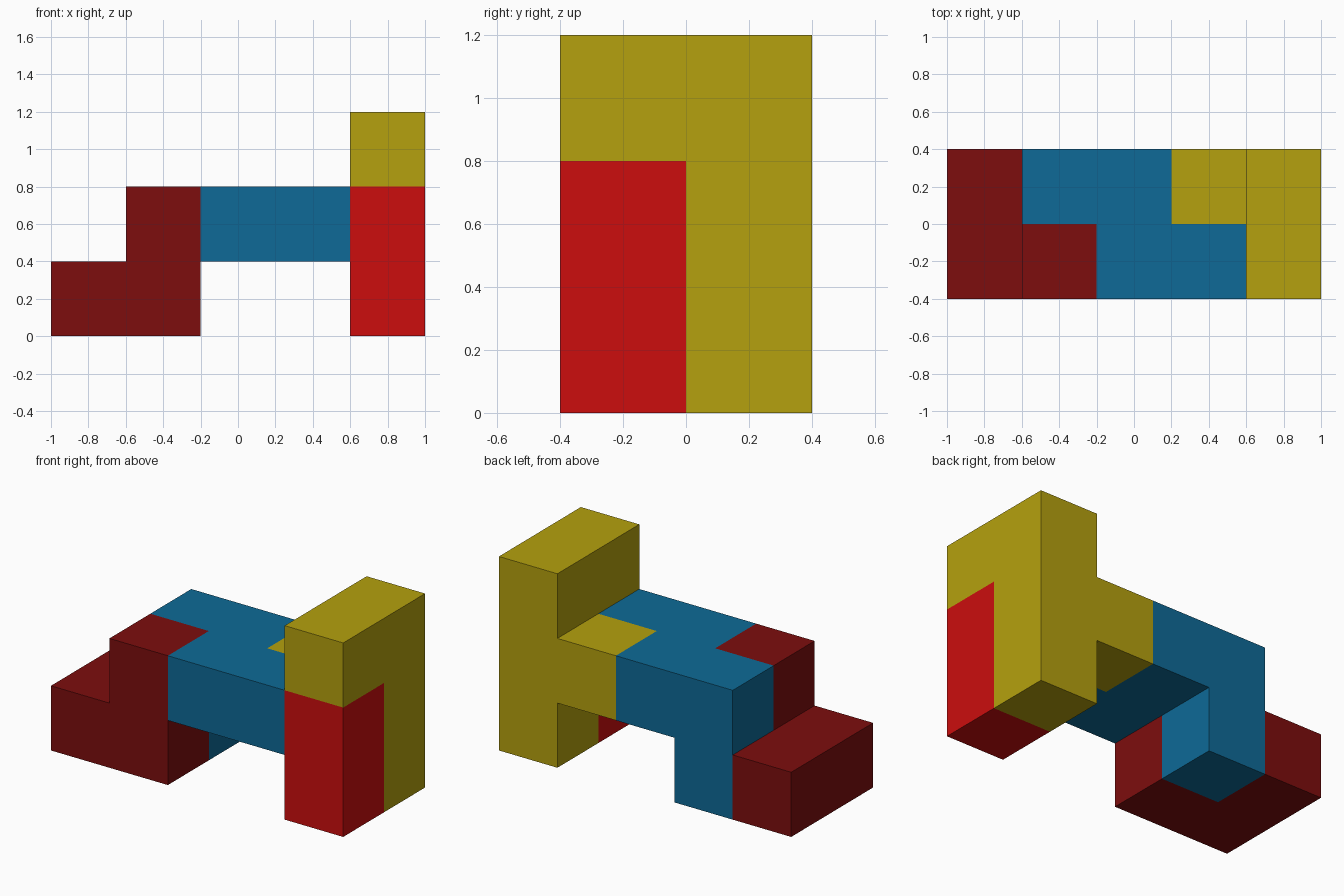
import bpy
import bmesh
from mathutils import Matrix, Vector

if "Cube" in bpy.data.objects:
    bpy.data.objects.remove(bpy.data.objects["Cube"])

UNIT = 0.4  # edge of one cube cell; the model fills a 5 x 2 x 3 grid
SIDES = [Vector(d) for d in ((1, 0, 0), (-1, 0, 0), (0, 1, 0), (0, -1, 0), (0, 0, 1), (0, 0, -1))]


def linear(*rgb):
    return [((c / 255 + 0.055) / 1.055) ** 2.4 if c > 10 else c / 255 / 12.92 for c in rgb] + [1.0]


def make_piece(name, colour_name, colour, cells):
    """Solid piece made of joined cube cells, given as (x, y, z) grid positions."""
    bm = bmesh.new()
    filled = set(cells)
    for cell in cells:
        centre = Vector(cell) + Vector((-2, -0.5, 0.5))
        new = bmesh.ops.create_cube(bm, size=UNIT, matrix=Matrix.Translation(centre * UNIT))
        # Remove the walls shared with neighbouring cells of the same piece
        faces = {f for v in new["verts"] for f in v.link_faces}
        inner = []
        for f in faces:
            f.normal_update()
            side = max(SIDES, key=f.normal.dot)
            if tuple(int(round(c)) for c in Vector(cell) + side) in filled:
                inner.append(f)
        bmesh.ops.delete(bm, geom=inner, context="FACES")
    # Weld the cells and merge the flat faces
    bmesh.ops.remove_doubles(bm, verts=bm.verts[:], dist=0.001)
    bmesh.ops.dissolve_limit(bm, angle_limit=0.01, verts=bm.verts[:], edges=bm.edges[:])
    mesh = bpy.data.meshes.new(name)
    bm.to_mesh(mesh)
    bm.free()
    mat = bpy.data.materials.new(colour_name)
    mat.diffuse_color = linear(*colour)
    mat.use_nodes = True
    mat.node_tree.nodes["Principled BSDF"].inputs["Base Color"].default_value = mat.diffuse_color
    mesh.materials.append(mat)
    bpy.context.collection.objects.link(bpy.data.objects.new(name, mesh))


# Low step at the left with one raised block
make_piece("left_step_piece", "dark red", (125, 13, 13),
           [(0, 0, 0), (0, 1, 0), (1, 0, 0), (1, 0, 1)])

# Zigzag bridge with a back leg
make_piece("bridge_piece", "blue", (14, 106, 151),
           [(1, 1, 0), (1, 1, 1), (2, 1, 1), (2, 0, 1), (3, 0, 1)])

# Tall back column with a top overhang and a side stub
make_piece("tall_column_piece", "yellow", (181, 161, 14),
           [(4, 1, 0), (4, 1, 1), (4, 1, 2), (4, 0, 2), (3, 1, 1)])

# Two-cell post under the overhang
make_piece("front_post_piece", "red", (204, 13, 13),
           [(4, 0, 0), (4, 0, 1)])
